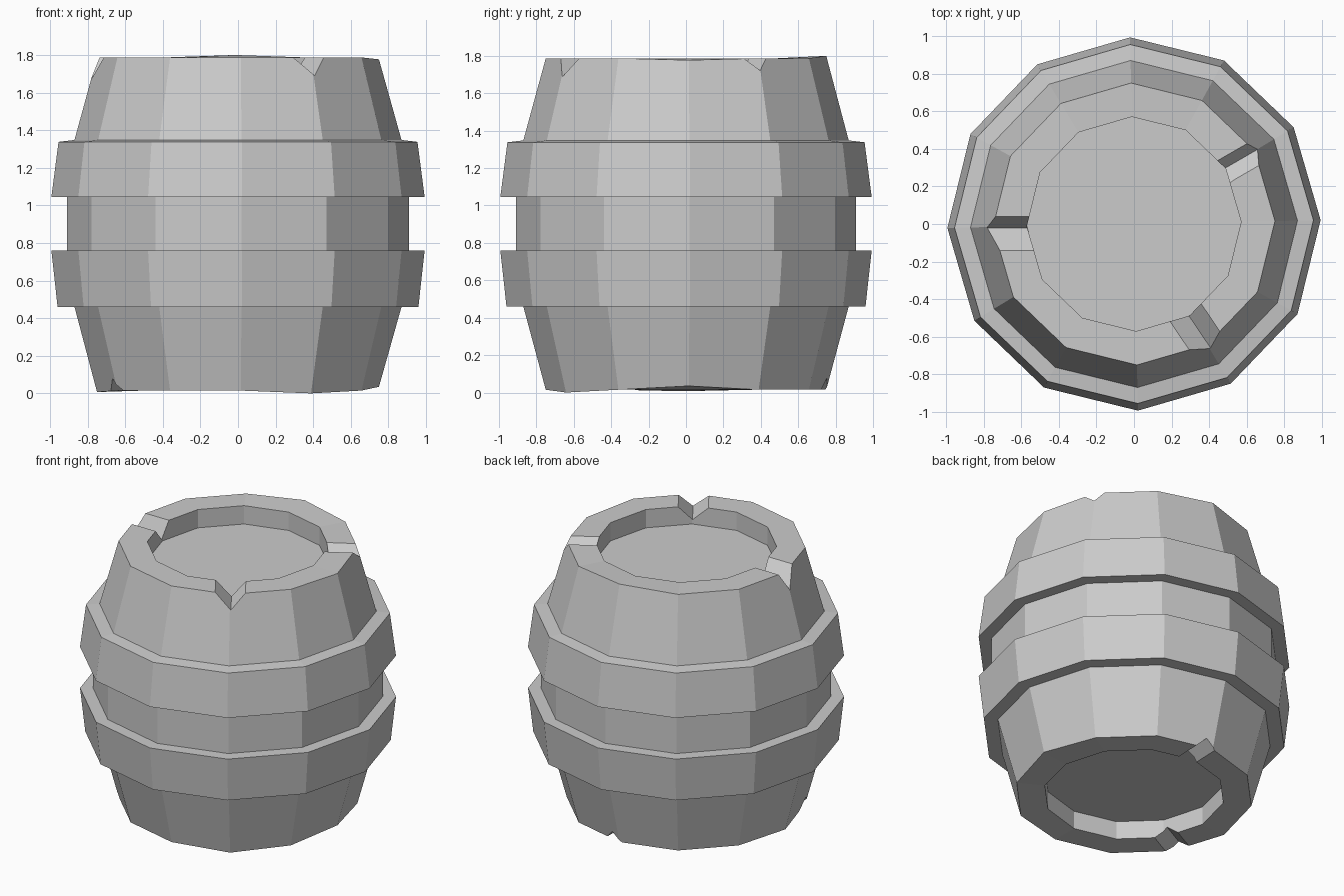
import bpy, bmesh
from math import radians, cos, sin

if "Cube" in bpy.data.objects:
    bpy.data.objects.remove(bpy.data.objects["Cube"])

SIDES = 12
TURN = radians(1.2)


def new_object(name, bm):
    bmesh.ops.recalc_face_normals(bm, faces=bm.faces)
    mesh = bpy.data.meshes.new(name)
    bm.to_mesh(mesh)
    bm.free()
    ob = bpy.data.objects.new(name, mesh)
    bpy.context.collection.objects.link(ob)
    return ob


# Barrel outline (radius, z): recessed base, staves, two raised hoops, recessed lid
profile = [
    (0.57, 0.14), (0.57, 0.015), (0.75, 0.015), (0.87, 0.46),
    (0.96, 0.46), (0.993, 0.76), (0.91, 0.76), (0.91, 1.045),
    (0.993, 1.045), (0.955, 1.338), (0.87, 1.348), (0.75, 1.787),
    (0.57, 1.787), (0.57, 1.66),
]
# Slight unevenness of the outer rims: (profile row, side) -> z shift
uneven = {(2, 0): 0.02, (2, 10): -0.015, (2, 6): -0.008,
          (11, 0): -0.01, (11, 3): 0.013}

bm = bmesh.new()
rings = []
for row, (r, z) in enumerate(profile):
    rings.append([bm.verts.new((r * cos(TURN + radians(30 * k)),
                                r * sin(TURN + radians(30 * k)),
                                z + uneven.get((row, k), 0)))
                  for k in range(SIDES)])
for a, b in zip(rings, rings[1:]):
    for k in range(SIDES):
        n = (k + 1) % SIDES
        bm.faces.new((a[k], a[n], b[n], b[k]))
bm.faces.new(rings[0])
bm.faces.new(rings[-1])
barrel = new_object("barrel", bm)


# Wedge cutter: valley starts at an inner point and runs outwards along an angle
def chip(name, inner, angle, left, right, rim_z, depth):
    a = radians(angle)
    d, side = (cos(a), sin(a)), (-sin(a), cos(a))
    up = 1 if depth > 0 else -1
    over = 0.05
    grow = 1 + over / abs(depth)
    section = [(0, rim_z - depth), (left * grow, rim_z + up * over),
               (-right * grow, rim_z + up * over)]
    bm = bmesh.new()
    ends = []
    for t in (-0.12, 0.4):
        ends.append([bm.verts.new((inner[0] + d[0] * t + side[0] * s,
                                   inner[1] + d[1] * t + side[1] * s, z))
                     for s, z in section])
    for i in range(3):
        j = (i + 1) % 3
        bm.faces.new((ends[0][i], ends[0][j], ends[1][j], ends[1][i]))
    bm.faces.new(ends[0])
    bm.faces.new(ends[1])
    cutter = new_object(name, bm)
    cutter.hide_render = True
    cutter.hide_set(True)
    cutter.display_type = 'WIRE'
    mod = barrel.modifiers.new(name, 'BOOLEAN')
    mod.operation = 'DIFFERENCE'
    mod.solver = 'EXACT'
    mod.object = cutter
    return cutter


# Chips in the top rim (positive depth) and bottom rim (negative depth)
cutters = [
    chip("chip_top_left", (-0.57, -0.02), 180, 0.12, 0.06, 1.787, 0.117),
    chip("chip_top_right", (0.49, 0.30), 30, 0.055, 0.08, 1.787, 0.065),
    chip("chip_top_front", (0.30, -0.50), -56, 0.09, 0.10, 1.787, 0.097),
    chip("chip_base_back", (0.03, 0.56), 88, 0.07, 0.06, 0.015, -0.06),
    chip("chip_base_left", (-0.50, -0.27), 208, 0.08, 0.08, 0.015, -0.065),
]

# Bake the cuts and drop the cutters
bpy.context.view_layer.update()
deps = bpy.context.evaluated_depsgraph_get()
baked = bpy.data.meshes.new_from_object(barrel.evaluated_get(deps))
barrel.modifiers.clear()
barrel.data = baked
for c in cutters:
    bpy.data.objects.remove(c)
